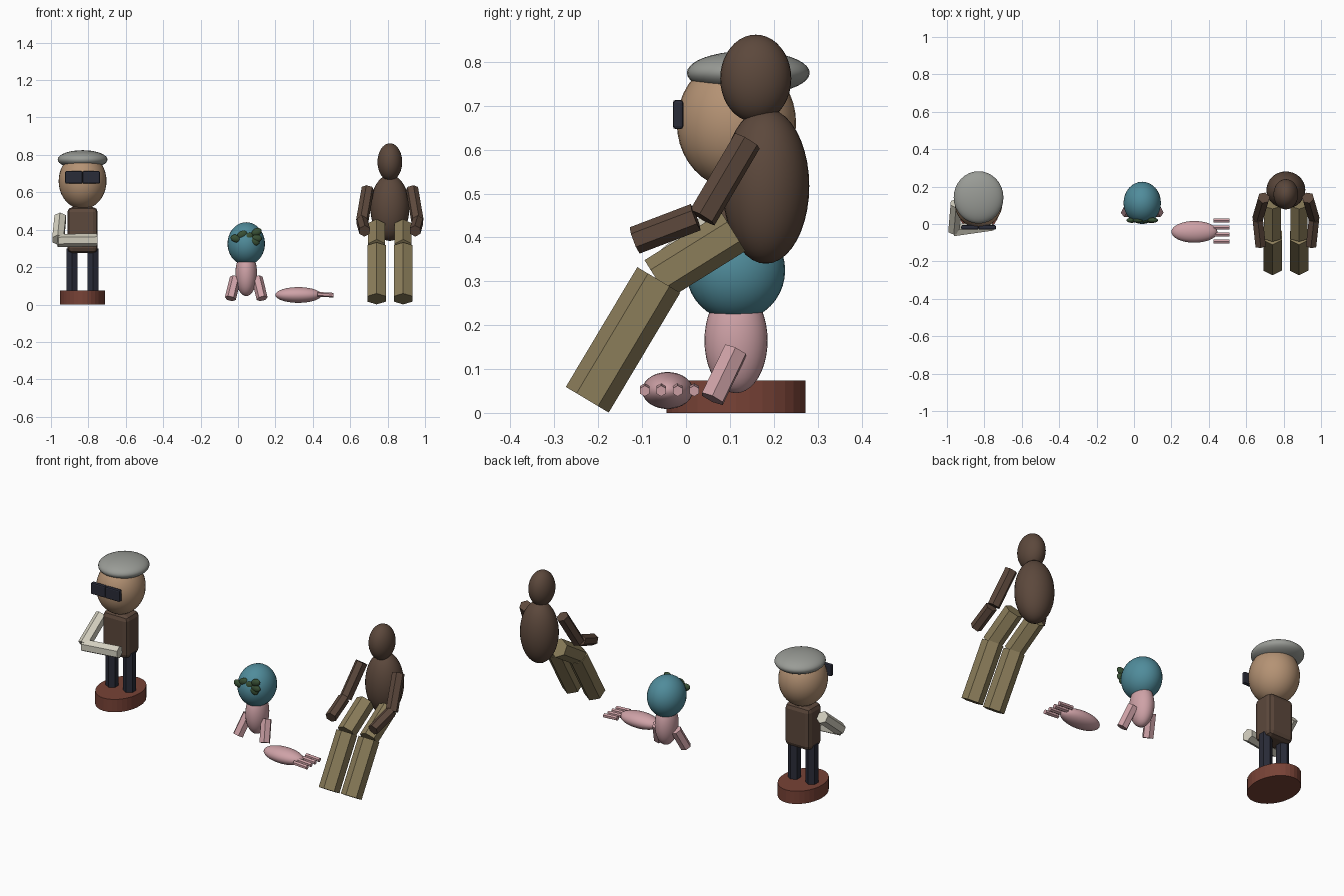
import bpy, bmesh, math
from mathutils import Vector, Matrix

if "Cube" in bpy.data.objects:
    bpy.data.objects.remove(bpy.data.objects["Cube"])


def material(name, rgb):
    m = bpy.data.materials.new(name)
    m.diffuse_color = (*rgb, 1)
    m.use_nodes = True
    m.node_tree.nodes["Principled BSDF"].inputs["Base Color"].default_value = m.diffuse_color
    return m


BROWN = material("dark_brown", (.107, .065, .045))
OLIVE = material("olive", (.258, .205, .102))
SKIN = material("tan_skin", (.46, .29, .175))
TEAL = material("teal", (.08, .262, .328))
PINK = material("pink", (.62, .36, .385))
RUST = material("rust", (.188, .055, .037))
NAVY = material("navy", (.023, .025, .04))
CREAM = material("cream", (.658, .631, .527))
GREEN = material("leaf_green", (.04, .08, .036))
GREY = material("grey", (.32, .33, .305))


def finish(name, bm, mat, smooth=False):
    me = bpy.data.meshes.new(name)
    bm.to_mesh(me)
    bm.free()
    me.materials.append(mat)
    ob = bpy.data.objects.new(name, me)
    bpy.context.collection.objects.link(ob)
    for p in me.polygons:
        p.use_smooth = smooth
    return ob


def ellipsoid(name, centre, radii, mat, turn=0):
    bm = bmesh.new()
    bmesh.ops.create_uvsphere(bm, u_segments=32, v_segments=20, radius=1)
    bm.transform(Matrix.Translation(centre) @ Matrix.Rotation(turn, 4, 'Y')
                 @ Matrix.Diagonal((*radii, 1)))
    return finish(name, bm, mat, True)


def rod(name, a, b, r, mat):
    # six-sided limb from a to b
    a, b = Vector(a), Vector(b)
    d = b - a
    bm = bmesh.new()
    bmesh.ops.create_cone(bm, cap_ends=True, segments=6, radius1=r, radius2=r,
                          depth=d.length)
    rot = d.to_track_quat('Z', 'Y').to_matrix().to_4x4() if abs(d.x) + abs(d.y) > 1e-6 \
        else Matrix.Identity(4)
    bm.transform(Matrix.Translation((a + b) / 2) @ rot)
    return finish(name, bm, mat)


def box(name, centre, size, bevel, mat, segments=2):
    bm = bmesh.new()
    bmesh.ops.create_cube(bm, size=1)
    bm.transform(Matrix.Translation(centre) @ Matrix.Diagonal((*size, 1)))
    bmesh.ops.bevel(bm, geom=bm.edges[:], offset=bevel, segments=segments,
                    profile=.5, affect='EDGES')
    return finish(name, bm, mat)


def mirrored(x, p, s):
    return (x + s * p[0], p[1], p[2])


SIDES = (("left", -1), ("right", 1))

# --- standing figure on a round base ---
AX = -.831
bm = bmesh.new()
bmesh.ops.create_cone(bm, cap_ends=True, segments=32, radius1=1, radius2=1, depth=1)
bm.transform(Matrix.Translation((AX, .114, .037)) @ Matrix.Diagonal((.121, .158, .074, 1)))
finish("round_base", bm, RUST)
box("standing_torso", (AX, .115, .398), (.162, .125, .245), .026, BROWN)
for side, s in SIDES:
    rod(f"standing_leg_{side}", mirrored(AX, (.056, .115, .06), s),
        mirrored(AX, (.056, .115, .30), s), .034, NAVY)
    box(f"dark_lens_{side}", mirrored(AX, (.0465, -.018, .68), s),
        (.093, .024, .067), .007, NAVY)
ellipsoid("standing_head", (AX, .115, .66), (.128, .136, .15), SKIN)
ellipsoid("beret", (AX, .142, .775), (.133, .14, .05), GREY)
rod("folded_upper_arm", (-.95, .11, .465), (-.962, -.035, .345), .035, CREAM)
rod("folded_forearm", (-.965, -.035, .342), (-.755, -.005, .345), .035, CREAM)

# --- small crouching figure ---
BX = .044
ellipsoid("small_head", (BX, .113, .325), (.1, .113, .115), TEAL)
ellipsoid("small_body", (BX, .114, .165), (.058, .072, .12), PINK)
for side, s in SIDES:
    rod(f"small_arm_{side}", mirrored(BX, (.058, .113, .142), s),
        mirrored(BX, (.085, .06, .032), s), .03, PINK)
# leaf cluster over the face
for i, (x, z, t) in enumerate([(-.012, .353, .3), (.022, .374, -.4), (.1, .388, -.4),
                               (.1, .355, .1), (.043, .328, -.2), (.088, .338, .5),
                               (.055, .362, -.5)]):
    ellipsoid(f"leaf_{i + 1}", (x, .02, z), (.028, .014, .02), GREEN, t)

# --- loose hand on the ground ---
ellipsoid("hand_palm", (.323, -.042, .051), (.123, .058, .042), PINK)
for i in range(4):
    y = -.094 + .0375 * i
    rod(f"finger_{i + 1}", (.425, y, .055), (.51, y, .05), .0125, PINK)

# --- large seated figure ---
CX = .812
ellipsoid("seated_head", (CX, .159, .762), (.066, .081, .1), BROWN)
ellipsoid("seated_torso", (CX, .182, .517), (.104, .099, .177), BROWN)
for side, s in SIDES:
    rod(f"seated_upper_arm_{side}", mirrored(CX, (.118, .14, .62), s),
        mirrored(CX, (.148, .037, .445), s), .034, BROWN)
    rod(f"seated_forearm_{side}", mirrored(CX, (.15, .022, .446), s),
        mirrored(CX, (.135, -.117, .393), s), .032, BROWN)
    rod(f"thigh_{side}", mirrored(CX, (.071, .108, .413), s),
        mirrored(CX, (.071, -.067, .304), s), .052, OLIVE)
    rod(f"shin_{side}", mirrored(CX, (.071, -.062, .303), s),
        mirrored(CX, (.071, -.225, .03), s), .057, OLIVE)
